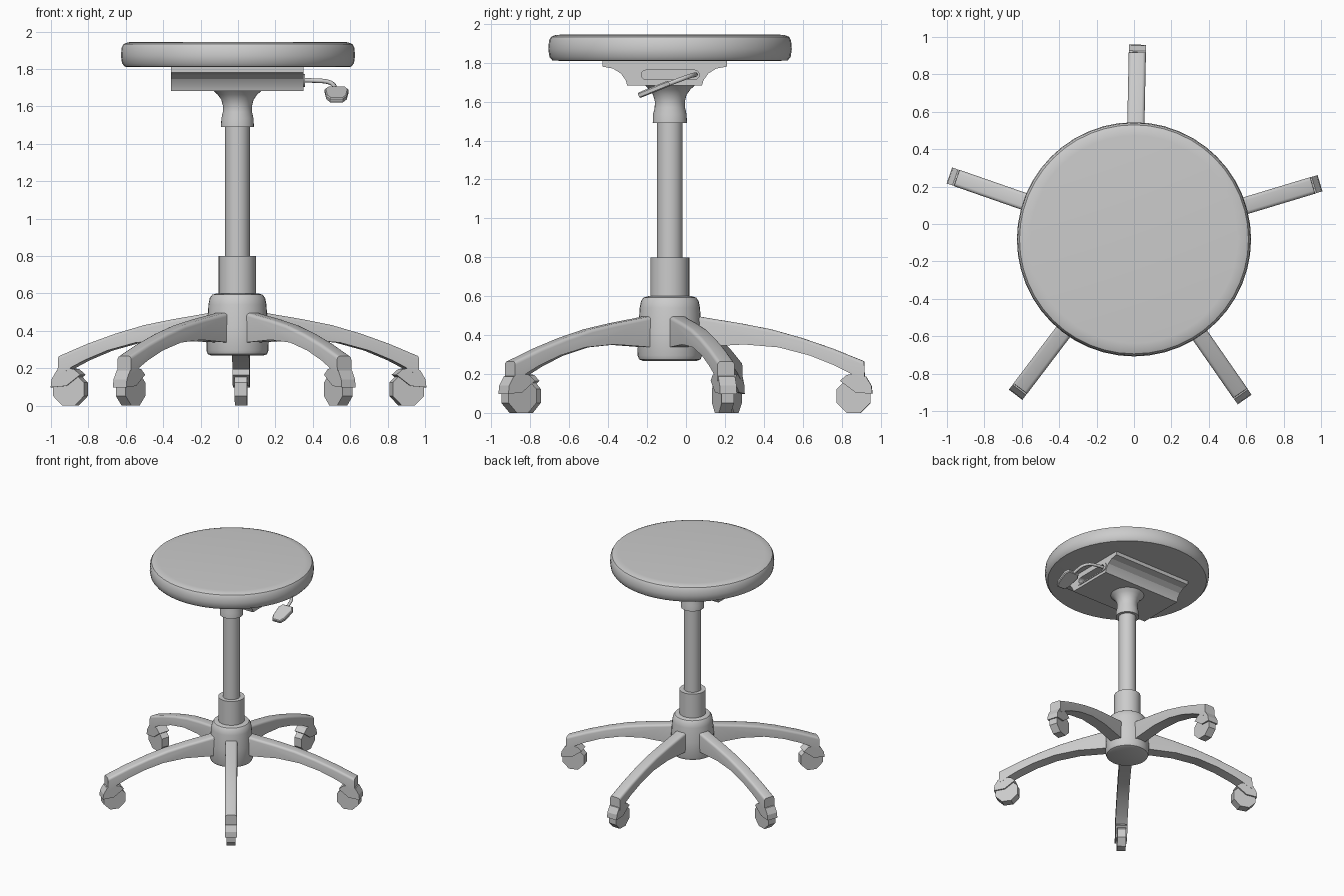
import bpy, bmesh
from math import sin, cos, pi, radians
from mathutils import Matrix, Vector

if "Cube" in bpy.data.objects:
    bpy.data.objects.remove(bpy.data.objects["Cube"])

CX, CY = -0.003, -0.083          # stool axis


def finish(name, bm, matrix=None, angle=35):
    bmesh.ops.recalc_face_normals(bm, faces=bm.faces[:])
    if matrix:
        bm.transform(matrix)
    me = bpy.data.meshes.new(name)
    bm.to_mesh(me)
    bm.free()
    ob = bpy.data.objects.new(name, me)
    bpy.context.collection.objects.link(ob)
    if angle:
        bpy.ops.object.select_all(action='DESELECT')
        ob.select_set(True)
        bpy.context.view_layer.objects.active = ob
        bpy.ops.object.shade_smooth_by_angle(angle=radians(angle))
    return ob


def lathe(name, profile, n, x=CX, y=CY):
    """Closed solid of revolution from (radius, z) points."""
    bm = bmesh.new()
    rings = [[bm.verts.new((x + r * cos(2 * pi * i / n), y + r * sin(2 * pi * i / n), z))
              for i in range(n)] for r, z in profile]
    for a, b in zip(rings, rings[1:]):
        for i in range(n):
            j = (i + 1) % n
            bm.faces.new((a[i], a[j], b[j], b[i]))
    bm.faces.new(rings[0])
    bm.faces.new(rings[-1])
    return finish(name, bm)


def prism(outline, width):
    """Outline in (x, z), extruded symmetrically along y."""
    bm = bmesh.new()
    sides = [[bm.verts.new((u, s * width / 2, z)) for u, z in outline] for s in (-1, 1)]
    n = len(outline)
    for s in sides:
        bm.faces.new(s)
    for i in range(n):
        j = (i + 1) % n
        bm.faces.new((sides[0][i], sides[0][j], sides[1][j], sides[1][i]))
    bmesh.ops.recalc_face_normals(bm, faces=bm.faces[:])
    return bm


# Round cushion
lathe("seat", [(0.57, 1.81), (0.605, 1.812), (0.62, 1.83), (0.626, 1.87), (0.622, 1.915),
               (0.612, 1.933), (0.59, 1.942), (0.555, 1.945)], 48, 0, -0.082)

# Centre column parts
lathe("hub", [(0.14, 0.268), (0.158, 0.275), (0.166, 0.295), (0.163, 0.42), (0.155, 0.54),
              (0.148, 0.575), (0.135, 0.593), (0.11, 0.6)], 32)
lathe("lower_collar", [(0.1, 0.58), (0.1, 0.8)], 32)
lathe("gas_column", [(0.066, 0.75), (0.066, 1.55)], 32)
lathe("upper_sleeve", [(0.088, 1.49), (0.086, 1.535), (0.078, 1.57), (0.077, 1.60),
                       (0.086, 1.635), (0.105, 1.662), (0.13, 1.685)], 32)

# Mechanism housing: flanged trough profile run along x
half = [(0.32, 1.812), (0.32, 1.78), (0.265, 1.77), (0.225, 1.745), (0.2, 1.71), (0.192, 1.682)]
outline = half + [(-u, z) for u, z in reversed(half)]
housing = finish("seat_mechanism", prism(outline, 0.71),
                 Matrix.Translation((-0.004, -0.11, 0)) @ Matrix.Rotation(pi / 2, 4, 'Z'), 20)


def stadium(half_len, r, width, x):
    pts = [(s * half_len + r * cos(a), 1.738 + r * sin(a))
           for s, start in ((1, -pi / 2), (-1, pi / 2))
           for a in (start + pi * k / 8 for k in range(9))]
    return prism(pts, width), Matrix.Translation((x, -0.081, 0)) @ Matrix.Rotation(pi / 2, 4, 'Z')


# Slot in the right end of the housing, with a lip around it
cutter = finish("slot_cutter", *stadium(0.125, 0.024, 0.3, 0.42), angle=0)
cutter.hide_render = True
cutter.hide_viewport = True
cutter.display_type = 'WIRE'
lip = finish("slot_lip", *stadium(0.14, 0.034, 0.02, 0.347))
for ob in (housing, lip):
    m = ob.modifiers.new("slot", 'BOOLEAN')
    m.object = cutter
    m.operation = 'DIFFERENCE'
    m.solver = 'EXACT'

# Height lever rod
cu = bpy.data.curves.new("lever_rod", 'CURVE')
cu.dimensions = '3D'
cu.bevel_depth = 0.012
cu.bevel_resolution = 2
cu.resolution_u = 6
cu.use_fill_caps = True
path = [(0.26, 0.045, 1.738), (0.40, 0.045, 1.738), (0.49, 0.01, 1.728), (0.525, -0.10, 1.687)]
sp = cu.splines.new('BEZIER')
sp.bezier_points.add(len(path) - 1)
for p, co in zip(sp.bezier_points, path):
    p.co = co
    p.handle_left_type = p.handle_right_type = 'AUTO'
bpy.context.collection.objects.link(bpy.data.objects.new("lever_rod", cu))

# Lever paddle: thin tapered plate tilted down toward the front
pad = [(-0.035, 0.085), (0.035, 0.085), (0.055, 0.045), (0.064, -0.05), (0.045, -0.085),
       (-0.045, -0.085), (-0.064, -0.05), (-0.055, 0.045)]
bm = prism(pad, 0.03)
bmesh.ops.bevel(bm, geom=[e for e in bm.edges if abs(e.verts[0].co.y - e.verts[1].co.y) < 1e-4],
                offset=0.006, segments=1, affect='EDGES')
finish("lever_paddle", bm, Matrix.Translation((0.527, -0.165, 1.663))
       @ Matrix.Rotation(radians(22), 4, 'X') @ Matrix.Rotation(-pi / 2, 4, 'X')
       @ Matrix.Rotation(pi, 4, 'X'), 25)

# Five-star base: arched legs with castors
leg_outline = [(0.10, 0.505), (0.20, 0.487), (0.36, 0.461), (0.52, 0.43), (0.68, 0.385),
               (0.84, 0.33), (1.0, 0.265), (1.002, 0.165), (0.975, 0.172), (0.925, 0.205),
               (0.85, 0.243), (0.72, 0.295), (0.56, 0.337), (0.38, 0.352), (0.10, 0.335)]
hood_outline = [(0.01, 0.105), (0.097, 0.098), (0.092, 0.14), (0.064, 0.187), (0.0, 0.2),
                (-0.035, 0.195), (-0.07, 0.165)]
wheel_outline = [(0.094 * cos(pi / 8 + k * pi / 4), 0.087 + 0.094 * sin(pi / 8 + k * pi / 4))
                 for k in range(8)]
for i in range(5):
    spin = Matrix.Translation((CX, CY, 0)) @ Matrix.Rotation(radians(88.8 + 72 * i), 4, 'Z')
    castor = spin @ Matrix.Translation((0.945, 0, 0))
    bm = prism(leg_outline, 0.092)
    # round only the two upper long edges
    top = [e for e in bm.edges if any(f.normal.z > 0.3 for f in e.link_faces)
           and any(abs(f.normal.y) > 0.9 for f in e.link_faces)]
    bmesh.ops.bevel(bm, geom=top, offset=0.018, segments=3, profile=0.5, affect='EDGES')
    finish(f"leg_{i + 1}", bm, spin, 32)
    finish(f"castor_wheel_{i + 1}", prism(wheel_outline, 0.066), castor, 0)
    finish(f"castor_hood_{i + 1}", prism(hood_outline, 0.09), castor, 0)
